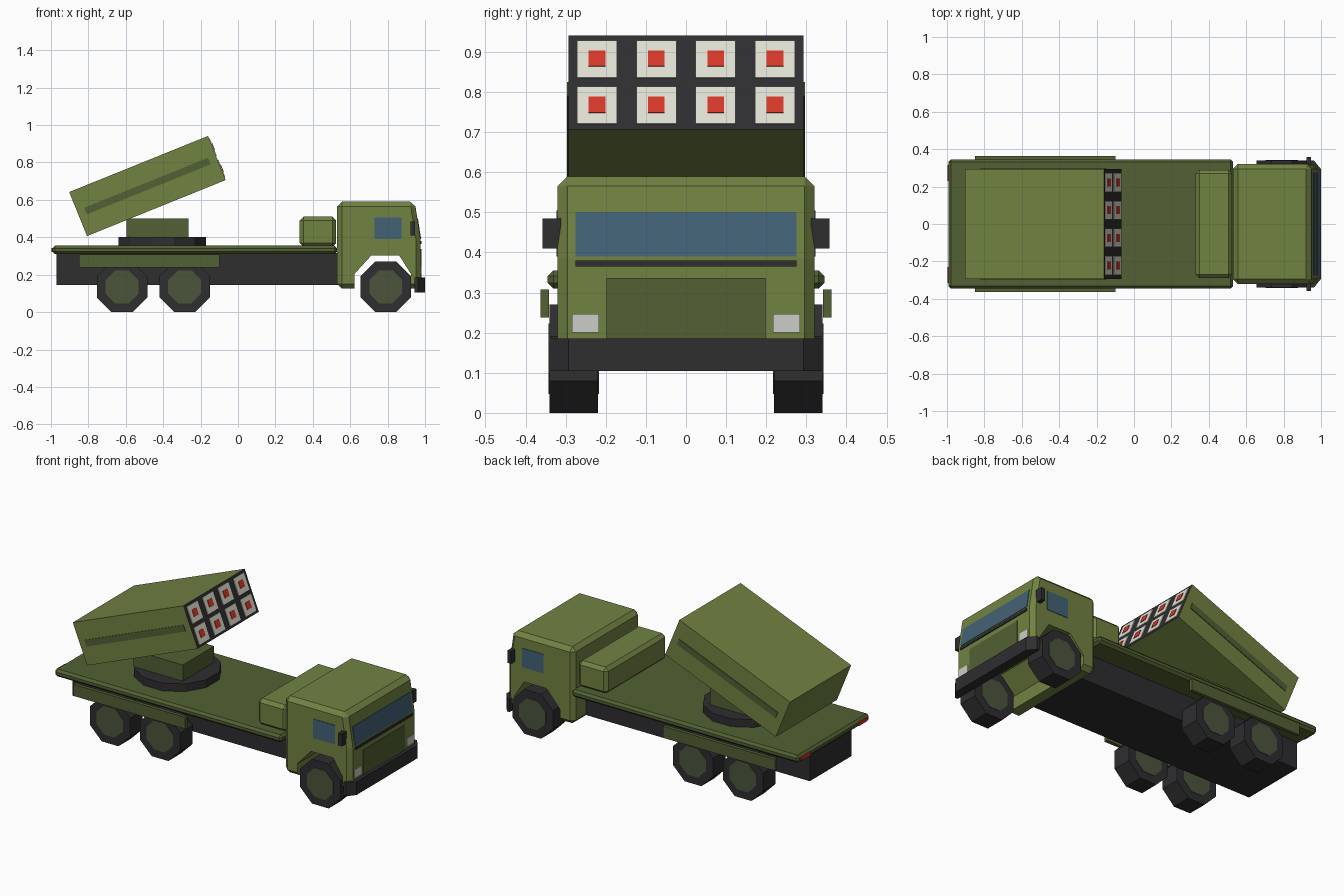
import bpy, bmesh
from math import radians, pi, cos, atan2
from mathutils import Matrix, Vector

old = bpy.data.objects.get("Cube")
if old:
    bpy.data.objects.remove(old, do_unlink=True)


def material(name, *rgb):
    lin = [((c / 255 + 0.055) / 1.055) ** 2.4 for c in rgb] + [1]
    m = bpy.data.materials.new(name)
    m.use_nodes = True
    m.diffuse_color = lin
    bsdf = next(n for n in m.node_tree.nodes if n.type == 'BSDF_PRINCIPLED')
    bsdf.inputs["Base Color"].default_value = lin
    return m


OLIVE = material("olive paint", 113, 130, 66)
GREEN = material("dark green paint", 82, 96, 51)
HUB = material("hub green", 75, 85, 60)
DARK = material("dark rubber", 46, 46, 48)
GLASS = material("blue glass", 66, 98, 118)
CREAM = material("cream tube cover", 222, 222, 210)
LAMP = material("lamp white", 204, 206, 200)
RED = material("red", 214, 56, 40)


def finish(name, bm, mat):
    bmesh.ops.recalc_face_normals(bm, faces=bm.faces)
    me = bpy.data.meshes.new(name)
    bm.to_mesh(me)
    bm.free()
    me.materials.append(mat)
    ob = bpy.data.objects.new(name, me)
    bpy.context.collection.objects.link(ob)
    return ob


def apply_modifier(ob, mod):
    bpy.context.view_layer.objects.active = ob
    bpy.ops.object.modifier_apply(modifier=mod.name)


def bevel(ob, width):
    mod = ob.modifiers.new("bevel", 'BEVEL')
    mod.width, mod.segments, mod.limit_method = width, 1, 'ANGLE'
    apply_modifier(ob, mod)


def box(name, mat, x, y, z, edge=0):
    """Box from (low, high) ranges on each axis."""
    bm = bmesh.new()
    bmesh.ops.create_cube(bm, size=1)
    for v in bm.verts:
        v.co = [(a + b) / 2 + c * (b - a) for (a, b), c in zip((x, y, z), v.co)]
    ob = finish(name, bm, mat)
    if edge:
        bevel(ob, edge)
    return ob


def prism(name, mat, points, vector):
    """Extrude a flat polygon along a vector."""
    bm = bmesh.new()
    face = bm.faces.new([bm.verts.new(p) for p in points])
    new = bmesh.ops.extrude_face_region(bm, geom=[face])["geom"]
    bmesh.ops.translate(bm, vec=vector,
                        verts=[v for v in new if isinstance(v, bmesh.types.BMVert)])
    return finish(name, bm, mat)


def cylinder(name, mat, sides, apothem, depth, loc, rot):
    bm = bmesh.new()
    r = apothem / cos(pi / sides)
    turn = Matrix.Translation(loc) @ rot @ Matrix.Rotation(pi / sides, 4, 'Z')
    bmesh.ops.create_cone(bm, cap_ends=True, segments=sides, radius1=r,
                          radius2=r, depth=depth, matrix=turn)
    return finish(name, bm, mat)


# Flat bed and chassis
box("chassis", DARK, (-0.97, 0.54), (-0.2, 0.2), (0.145, 0.315))
box("bed", GREEN, (-0.993, 0.53), (-0.345, 0.345), (0.31, 0.355), 0.014)
box("equipment_box", OLIVE, (0.33, 0.525), (-0.29, 0.29), (0.35, 0.51), 0.02)

# Cab with a wheel arch cut through it
profile = [(0.53, 0.125), (0.53, 0.59), (0.945, 0.59), (0.977, 0.385), (0.977, 0.125)]
cab = prism("cab", OLIVE, [(x, -0.32, z) for x, z in profile], (0, 0.64, 0))
bevel(cab, 0.025)
arch = [(0.622, 0.05), (0.622, 0.203), (0.713, 0.303), (0.862, 0.303),
        (0.925, 0.203), (0.925, 0.05)]
cutter = prism("arch_cutter", OLIVE, [(x, -0.5, z) for x, z in arch], (0, 1, 0))
cutter.hide_render = True
cut = cab.modifiers.new("arch", 'BOOLEAN')
cut.operation, cut.solver, cut.object = 'DIFFERENCE', 'EXACT', cutter
apply_modifier(cab, cut)
bpy.data.objects.remove(cutter, do_unlink=True)

# Cab front details
lean = atan2(0.032, 0.205)
screen = box("windscreen", GLASS, (-0.004, 0.004), (-0.275, 0.275), (-0.056, 0.056))
screen.matrix_world = Matrix.Translation((0.9665, 0, 0.445)) @ Matrix.Rotation(-lean, 4, 'Y')
box("wiper_strip", DARK, (0.973, 0.982), (-0.275, 0.275), (0.365, 0.38))
box("grille_panel", GREEN, (0.973, 0.981), (-0.198, 0.198), (0.18, 0.336))
bumper = [(0.945, -0.34), (0.962, -0.34), (1, -0.293), (1, 0.293), (0.962, 0.34), (0.945, 0.34)]
prism("bumper", DARK, [(x, y, 0.105) for x, y in bumper], (0, 0, 0.08))


def side_box(name, mat, x, y, z, edge=0):
    """Matching boxes on both sides of the truck."""
    box("left_" + name, mat, x, y, z, edge)
    box("right_" + name, mat, x, (-y[1], -y[0]), z, edge)


side_box("headlight", LAMP, (0.973, 0.981), (0.217, 0.284), (0.2, 0.247))
side_box("side_window", GLASS, (0.73, 0.875), (0.316, 0.323), (0.39, 0.505))
side_box("mirror", DARK, (0.922, 0.947), (0.312, 0.358), (0.41, 0.485))
side_box("fender_skirt", GREEN, (-0.85, -0.1), (0.342, 0.363), (0.238, 0.308))
side_box("tail_light", RED, (-0.998, -0.99), (0.23, 0.315), (0.322, 0.343))

# Wheels with hubs showing on both faces
upright = Matrix.Rotation(pi / 2, 4, 'X')
for axle, x in (("rear", -0.62), ("middle", -0.285), ("front", 0.79)):
    for side, s in (("left", 1), ("right", -1)):
        loc = (x, s * 0.28, 0.135)
        cylinder(f"{axle}_{side}_tyre", DARK, 8, 0.135, 0.12, loc, upright)
        cylinder(f"{axle}_{side}_hub", HUB, 8, 0.088, 0.126, loc, upright)

# Turntable and pedestal
cylinder("turntable", DARK, 12, 0.235, 0.05, (-0.405, 0, 0.377), Matrix())
box("pedestal", GREEN, (-0.595, -0.265), (-0.15, 0.15), (0.4, 0.5))

# Tilted launcher pod, with dark front face
tilt = Matrix.Translation((-0.484, 0, 0.674)) @ Matrix.Rotation(radians(-22), 4, 'Y')
pod = box("launcher_pod", OLIVE, (-0.4, 0.4), (-0.293, 0.293), (-0.127, 0.127))
pod.data.materials.append(DARK)
for f in pod.data.polygons:
    f.material_index = int(f.normal.x > 0.5)
parts = [pod]
for side, s in (("left", 1), ("right", -1)):
    y = sorted((s * 0.29, s * 0.297))
    parts.append(box(side + "_pod_strip", GREEN, (-0.357, 0.357), y, (-0.019, 0.019)))


def square(name, mat, front, y, z, half):
    return box(name, mat, (0.398, front), (y - half, y + half), (z - half, z + half))


# Two rows of four tube covers
for row in (-1, 1):
    for col in (-3, -1, 1, 3):
        y, z = col * 0.074, row * 0.062
        parts.append(square("tube_cover", CREAM, 0.404, y, z, 0.05))
        parts.append(square("tube_cap", RED, 0.407, y, z, 0.021))
for p in parts:
    p.matrix_world = tilt
